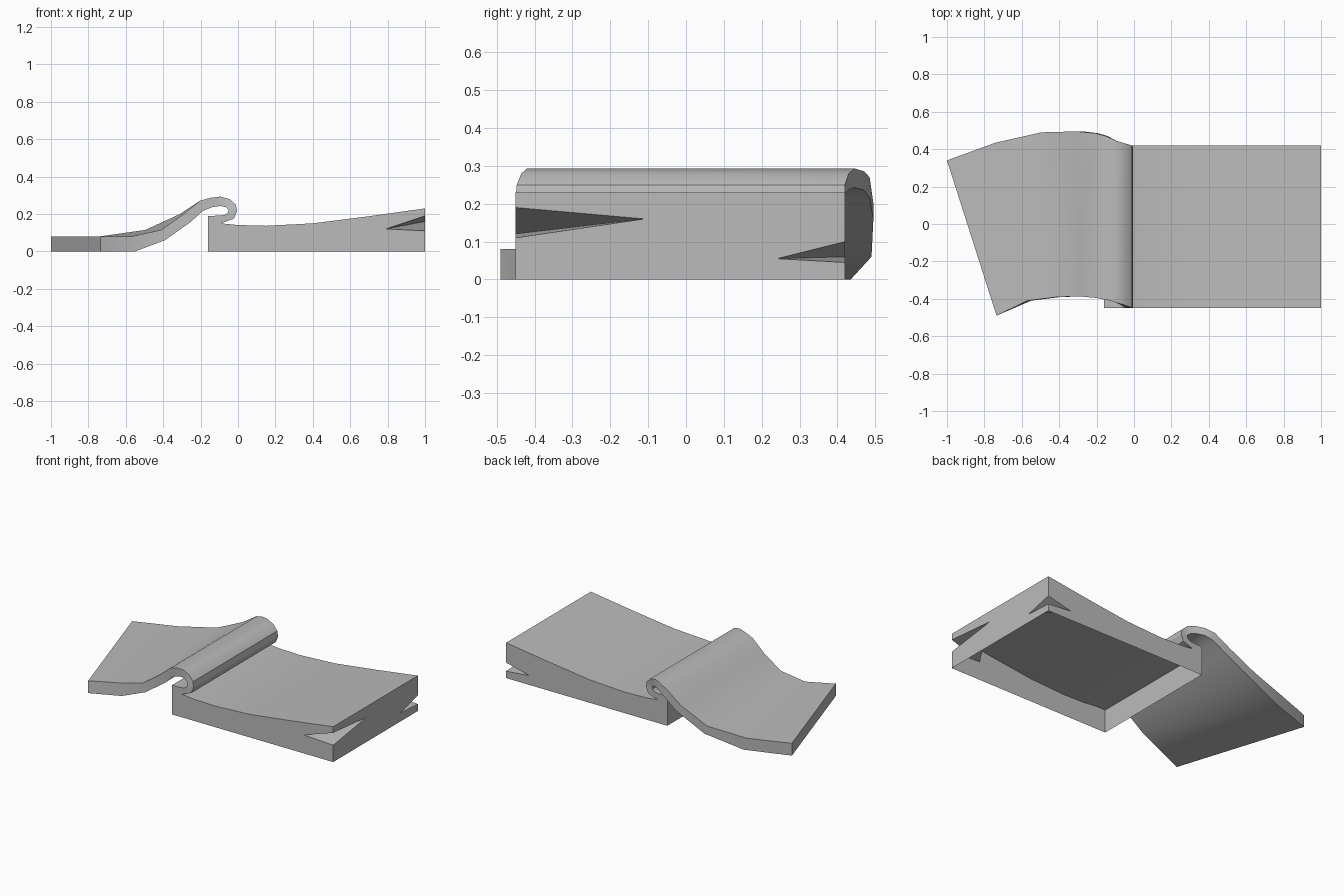
import bpy, bmesh, math

if "Cube" in bpy.data.objects:
    bpy.data.objects.remove(bpy.data.objects["Cube"])

grey = bpy.data.materials.new("plain grey")
grey.diffuse_color = (0.5, 0.5, 0.5, 1)
grey.use_nodes = True
grey.node_tree.nodes["Principled BSDF"].inputs["Base Color"].default_value = grey.diffuse_color

Y0, Y1 = -0.45, 0.42          # front and back of the ramp
X0, X1 = -0.16, 1.0           # lip end and high end


def build(name, faces):
    """Make an object from faces given as lists of points, welding shared corners."""
    bm = bmesh.new()
    cache = {}
    for pts in faces:
        vs = []
        for p in pts:
            k = tuple(round(c, 4) for c in p)
            if k not in cache:
                cache[k] = bm.verts.new(k)
            vs.append(cache[k])
        bm.faces.new(vs)
    bmesh.ops.recalc_face_normals(bm, faces=bm.faces)
    me = bpy.data.meshes.new(name)
    bm.to_mesh(me)
    bm.free()
    me.materials.append(grey)
    ob = bpy.data.objects.new(name, me)
    bpy.context.collection.objects.link(ob)
    bpy.ops.object.select_all(action='DESELECT')
    ob.select_set(True)
    bpy.context.view_layer.objects.active = ob
    bpy.ops.object.shade_smooth_by_angle(angle=math.radians(30))
    return ob


# ramp body: hollow shell, open underneath, sloping curved top
top = [(X1, 0.23), (0.7, 0.188), (0.4, 0.15), (0.15, 0.137), (0.0, 0.141), (-0.09, 0.15), (X0, 0.15)]


def dent(y, low, tip_x, tip_z, high, side_y, side_z):
    """Wedge-shaped split in a high-end corner: low, side tip, end tip, high."""
    return ((X1, y, low), (tip_x, y, tip_z), (X1, side_y, side_z), (X1, y, high))


front = dent(Y0, 0.11, 0.79, 0.12, 0.19, -0.11, 0.16)
back = dent(Y1, 0.045, 0.83, 0.06, 0.10, 0.24, 0.055)

faces = []
for y, (low, side, end, high) in ((Y0, front), (Y1, back)):
    # side wall with its split, and the two inner faces of the split
    faces.append([(X0, y, 0), (X1, y, 0), low, side, high] + [(x, y, z) for x, z in top])
    faces += [[low, side, end], [high, side, end]]
# high end wall, notched by both splits
faces.append([(X1, Y0, 0), (X1, Y1, 0), back[0], back[2], back[3],
              (X1, Y1, 0.23), (X1, Y0, 0.23), front[3], front[2], front[0]])
# lip end wall
faces.append([(X0, Y0, 0), (X0, Y1, 0), (X0, Y1, 0.15), (X0, Y0, 0.15)])
# curved top
for a, b in zip(top, top[1:]):
    faces.append([(a[0], Y0, a[1]), (b[0], Y0, b[1]), (b[0], Y1, b[1]), (a[0], Y1, a[1])])
build("ramp_body", faces)

# curled sheet: stations of outer x,z / inner x,z / front y, back y / back edge x shift
stations = [
    (-0.735, 0.08, -0.735, 0.0, -0.49, 0.34, -0.265),
    (-0.57, 0.08, -0.55, 0.0, -0.41, 0.435, -0.17),
    (-0.41, 0.115, -0.39, 0.06, -0.39, 0.49, -0.085),
    (-0.29, 0.20, -0.25, 0.16, -0.387, 0.495, -0.02),
    (-0.205, 0.27, -0.19, 0.215, -0.395, 0.485, 0),
    (-0.15, 0.286, -0.14, 0.236, -0.405, 0.47, 0),
    (-0.095, 0.293, -0.095, 0.243, -0.42, 0.445, 0),
    (-0.045, 0.28, -0.065, 0.237, -0.435, 0.43, 0),
    (-0.012, 0.25, -0.052, 0.225, -0.447, 0.42, 0),
    (-0.005, 0.215, -0.052, 0.21, Y0, Y1, 0),
    (-0.022, 0.175, -0.07, 0.195, Y0, Y1, 0),
    (-0.09, 0.15, -0.10, 0.191, Y0, Y1, 0),
    (X0, 0.15, X0, 0.19, Y0, Y1, 0),
]


def ring(s):
    xo, zo, xi, zi, yf, yb, dx = s
    return [(xo, yf, zo), (xo + dx, yb, zo), (xi + dx, yb, zi), (xi, yf, zi)]


rings = [ring(s) for s in stations]
faces = [rings[0], rings[-1]]
for a, b in zip(rings, rings[1:]):
    for i in range(4):
        j = (i + 1) % 4
        faces.append([a[i], a[j], b[j], b[i]])
build("curled_sheet", faces)
